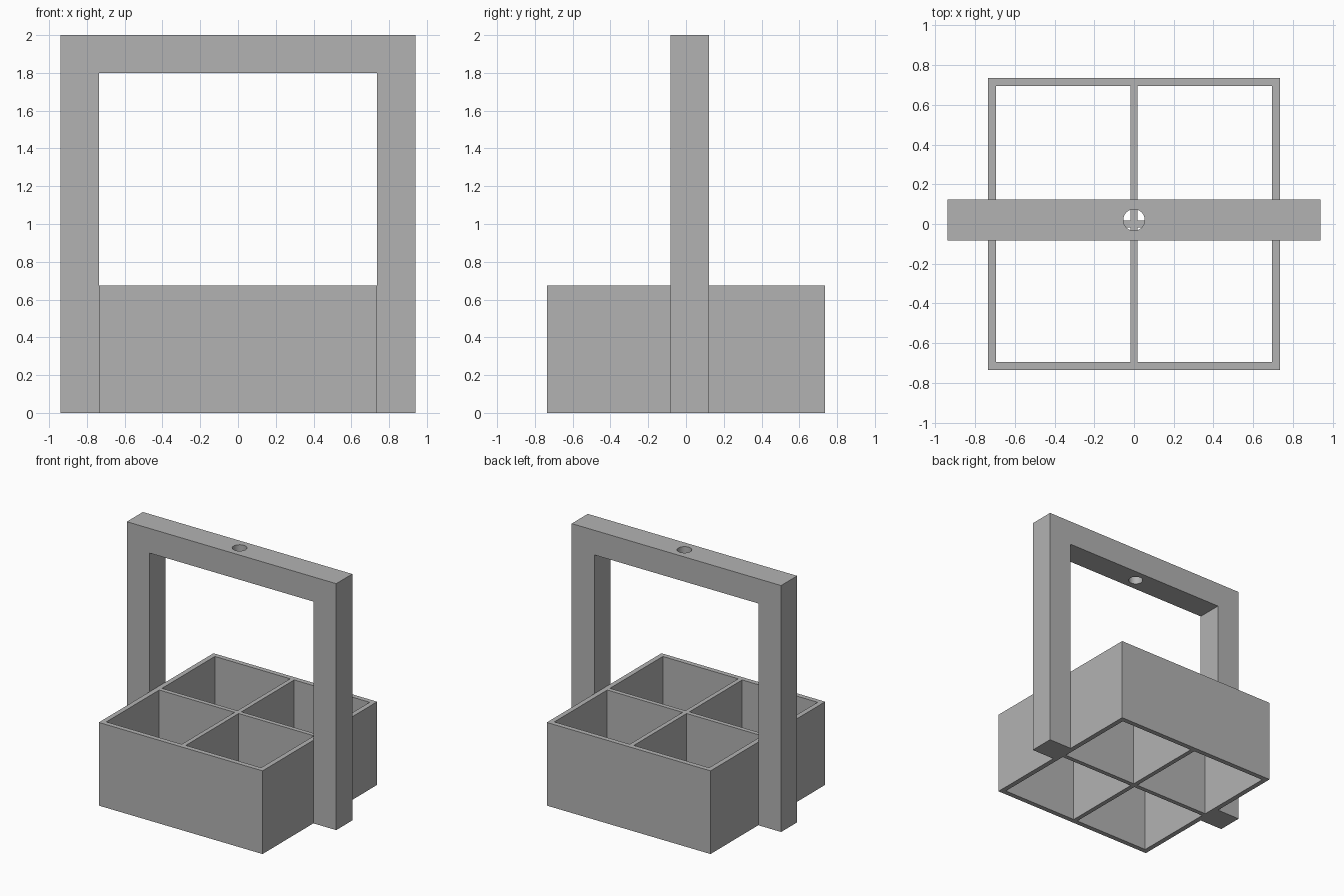
import bpy
import bmesh

cube = bpy.data.objects.get("Cube")
if cube:
    bpy.data.objects.remove(cube, do_unlink=True)

GREY = (0.45, 0.45, 0.45, 1)
grey = bpy.data.materials.new("plain grey")
grey.use_nodes = True
grey.diffuse_color = GREY
grey.node_tree.nodes["Principled BSDF"].inputs["Base Color"].default_value = GREY

OUTER, INNER, WEB = 0.735, 0.695, 0.018   # caddy half-width, cavity edge, half divider
BOX_H = 0.675
REACH, BEAM_Z = 0.94, 1.80                # handle half-width, underside of grip
HANDLE_Y, HANDLE_HALF = 0.02, 0.103


def add_object(name, bm):
    bmesh.ops.recalc_face_normals(bm, faces=bm.faces)
    mesh = bpy.data.meshes.new(name)
    bm.to_mesh(mesh)
    bm.free()
    mesh.materials.append(grey)
    obj = bpy.data.objects.new(name, mesh)
    bpy.context.collection.objects.link(obj)
    return obj


def extrude(bm, faces, vec):
    geom = bmesh.ops.extrude_face_region(bm, geom=faces)["geom"]
    verts = [g for g in geom if isinstance(g, bmesh.types.BMVert)]
    bmesh.ops.translate(bm, verts=verts, vec=vec)


# Bottomless caddy: a grid of walls around four open cells, raised in one piece
bm = bmesh.new()
lines = [-OUTER, -INNER, -WEB, WEB, INNER, OUTER]
grid = [[bm.verts.new((x, y, 0)) for y in lines] for x in lines]
for i in range(5):
    for j in range(5):
        if i % 2 == 0 or j % 2 == 0:
            bm.faces.new((grid[i][j], grid[i + 1][j], grid[i + 1][j + 1], grid[i][j + 1]))
extrude(bm, bm.faces[:], (0, 0, BOX_H))
add_object("divided_caddy", bm)

# Square arch handle, its legs running down the caddy sides to the ground
bm = bmesh.new()
profile = [(-REACH, 0), (-REACH, 2), (REACH, 2), (REACH, 0),
           (OUTER, 0), (OUTER, BEAM_Z), (-OUTER, BEAM_Z), (-OUTER, 0)]
face = bm.faces.new([bm.verts.new((x, HANDLE_Y - HANDLE_HALF, z)) for x, z in profile])
extrude(bm, [face], (0, 2 * HANDLE_HALF, 0))
handle = add_object("arch_handle", bm)

# Round hole through the middle of the grip
bpy.ops.mesh.primitive_cylinder_add(vertices=48, radius=0.054, depth=0.5,
                                    location=(0, HANDLE_Y, 1.9))
cutter = bpy.context.object
cutter.name = "grip_hole_cutter"
cutter.data.materials.append(grey)
cutter.hide_render = True
cutter.hide_set(True)
cut = handle.modifiers.new("grip hole", "BOOLEAN")
cut.operation = "DIFFERENCE"
cut.solver = "EXACT"
cut.object = cutter

# Smooth hole wall with crisp edges
bpy.ops.object.select_all(action="DESELECT")
handle.select_set(True)
bpy.context.view_layer.objects.active = handle
bpy.ops.object.modifier_apply(modifier=cut.name)
bpy.ops.object.shade_smooth_by_angle()
bpy.data.objects.remove(cutter, do_unlink=True)
